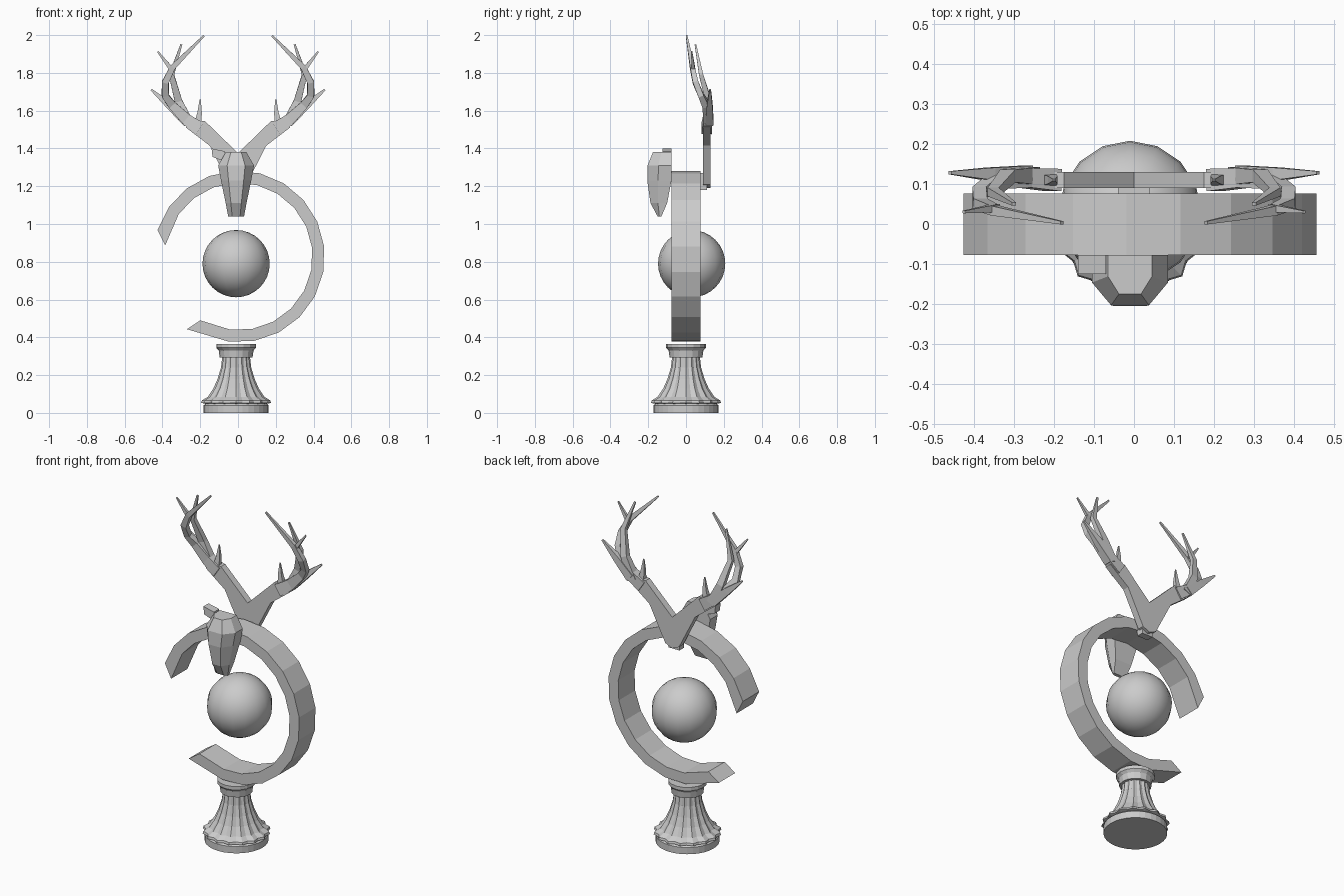
import bpy, bmesh
from math import sin, cos, radians, pi
from mathutils import Vector

if "Cube" in bpy.data.objects:
    bpy.data.objects.remove(bpy.data.objects["Cube"], do_unlink=True)

stone = bpy.data.materials.new("grey_stone")
stone.use_nodes = True
GREY = (0.6, 0.6, 0.6, 1)
stone.diffuse_color = GREY
stone.node_tree.nodes["Principled BSDF"].inputs["Base Color"].default_value = GREY
CX = -0.01  # axis of the pedestal, orb and head


def finish(name, bm):
    bmesh.ops.recalc_face_normals(bm, faces=bm.faces)
    mesh = bpy.data.meshes.new(name)
    bm.to_mesh(mesh)
    bm.free()
    mesh.materials.append(stone)
    obj = bpy.data.objects.new(name, mesh)
    bpy.context.collection.objects.link(obj)
    return obj


def loft(bm, sections):
    """Skin a list of equal-length point loops and cap both ends."""
    rows = [[bm.verts.new(p) for p in s] for s in sections]
    n = len(rows[0])
    for a, b in zip(rows, rows[1:]):
        for i in range(n):
            j = (i + 1) % n
            bm.faces.new((a[i], a[j], b[j], b[i]))
    bm.faces.new(rows[0])
    bm.faces.new(rows[-1])


def lathe(name, profile, sides, flute=0):
    """Turn (radius, z) pairs; odd columns are pulled in to make flutes."""
    bm = bmesh.new()
    loft(bm, [[(CX + r * (1 - flute * (i % 2)) * cos(2 * pi * i / sides),
                r * (1 - flute * (i % 2)) * sin(2 * pi * i / sides), z)
               for i in range(sides)] for r, z in profile])
    return finish(name, bm)


def branch(bm, path):
    """Four-sided tapered tube through (x, y, z, radius) points."""
    pts = [Vector(p[:3]) for p in path]
    sections = []
    for i, p in enumerate(pts):
        d = (pts[min(i + 1, len(pts) - 1)] - pts[max(i - 1, 0)]).normalized()
        side = d.cross(Vector((0, 1, 0))).normalized()
        up = side.cross(d)
        r = path[i][3]
        sections.append([p + r * (side * a + up * b)
                         for a, b in ((1, .8), (-1, .8), (-1, -.8), (1, -.8))])
    loft(bm, sections)


def slab(bm, outline, y0, y1):
    loft(bm, [[(x, y, z) for x, z in outline] for y in (y0, y1)])


# Pedestal
lathe("pedestal_foot", [(.172, 0), (.172, .04), (.16, .05)], 32)
lathe("pedestal_fluted_stem", [(.15, .045), (.185, .053), (.181, .066), (.15, .085),
                               (.12, .13), (.098, .18), (.08, .24), (.073, .3)], 32, .08)
lathe("pedestal_cap", [(.087, .293), (.092, .33), (.105, .345), (.105, .365)], 16)

# Orb
bm = bmesh.new()
bmesh.ops.create_uvsphere(bm, u_segments=16, v_segments=16, radius=.178)
bmesh.ops.translate(bm, verts=bm.verts, vec=(CX, .03, .79))
for f in bm.faces:
    f.smooth = True
finish("orb", bm)

# Open ring with slanted ends
def on_ring(r, deg):
    return (.005 + r * cos(radians(deg)), .828 + r * sin(radians(deg)))

bm = bmesh.new()
sections = []
for i in range(17):
    a = 162 - 17.25 * i
    inner, outer = on_ring(.39, a), on_ring(.454, a)
    if i == 0:
        inner = on_ring(.395, 171.5)
    if i == 16:
        inner, outer = (-.2, .49), (-.27, .443)
    sections.append([(inner[0], -.077, inner[1]), (outer[0], -.077, outer[1]),
                     (outer[0], .076, outer[1]), (inner[0], .076, inner[1])])
loft(bm, sections)
finish("open_ring", bm)

# Stag head: half width, front y, back y, z
bm = bmesh.new()
sections = []
for w, f, b, z in ((.055, -.175, -.077, 1.38), (.095, -.203, -.077, 1.31),
                   (.08, -.205, -.077, 1.23), (.055, -.188, -.1, 1.11),
                   (.042, -.15, -.13, 1.04)):
    m = f + (b - f) * .45
    sections.append([(CX + x, y, z) for x, y in
                     ((-w, b), (-w, m), (-w * .5, f), (w * .5, f), (w, m), (w, b))])
loft(bm, sections)
finish("stag_head", bm)

# Ear
bm = bmesh.new()
slab(bm, [(-.14, 1.4), (-.07, 1.385), (-.07, 1.33), (-.135, 1.355)], -.125, -.077)
finish("right_ear", bm)

# Antlers, mirrored across the plate
bm = bmesh.new()
half = [(.0, 1.375), (.175, 1.545), (.22, 1.545), (.275, 1.51), (.15, 1.415), (.045, 1.21), (0, 1.19)]
slab(bm, half, .09, .13)
for path in (
    [(.2, .11, 1.505, .035), (.275, .115, 1.555, .03), (.35, .105, 1.63, .022),
     (.385, .08, 1.68, .018), (.385, .05, 1.75, .018), (.345, .033, 1.83, .015), (.18, .003, 1.997, .005)],
    [(.26, .12, 1.53, .028), (.315, .12, 1.65, .02), (.352, .08, 1.79, .014), (.3, .05, 1.95, .005)],
    [(.27, .125, 1.54, .026), (.36, .125, 1.625, .02), (.46, .128, 1.712, .005)],
    [(.345, .04, 1.81, .013), (.425, .03, 1.913, .004)],
    [(.215, .11, 1.52, .02), (.203, .11, 1.59, .012), (.2, .11, 1.66, .003)],
):
    branch(bm, path)
dup = bmesh.ops.duplicate(bm, geom=bm.verts[:] + bm.edges[:] + bm.faces[:])
for v in dup["geom"]:
    if isinstance(v, bmesh.types.BMVert):
        v.co.x = -v.co.x
seam = [v for v in bm.verts if abs(v.co.x) < 1e-5]
bmesh.ops.delete(bm, geom=[f for f in bm.faces if all(v in seam for v in f.verts)], context="FACES_ONLY")
bmesh.ops.remove_doubles(bm, verts=seam, dist=1e-4)
finish("antlers", bm)

# Bracket between antlers and ring
bm = bmesh.new()
slab(bm, [(-.04, 1.27), (.04, 1.27), (.035, 1.18), (-.035, 1.18)], .07, .112)
finish("antler_bracket", bm)
